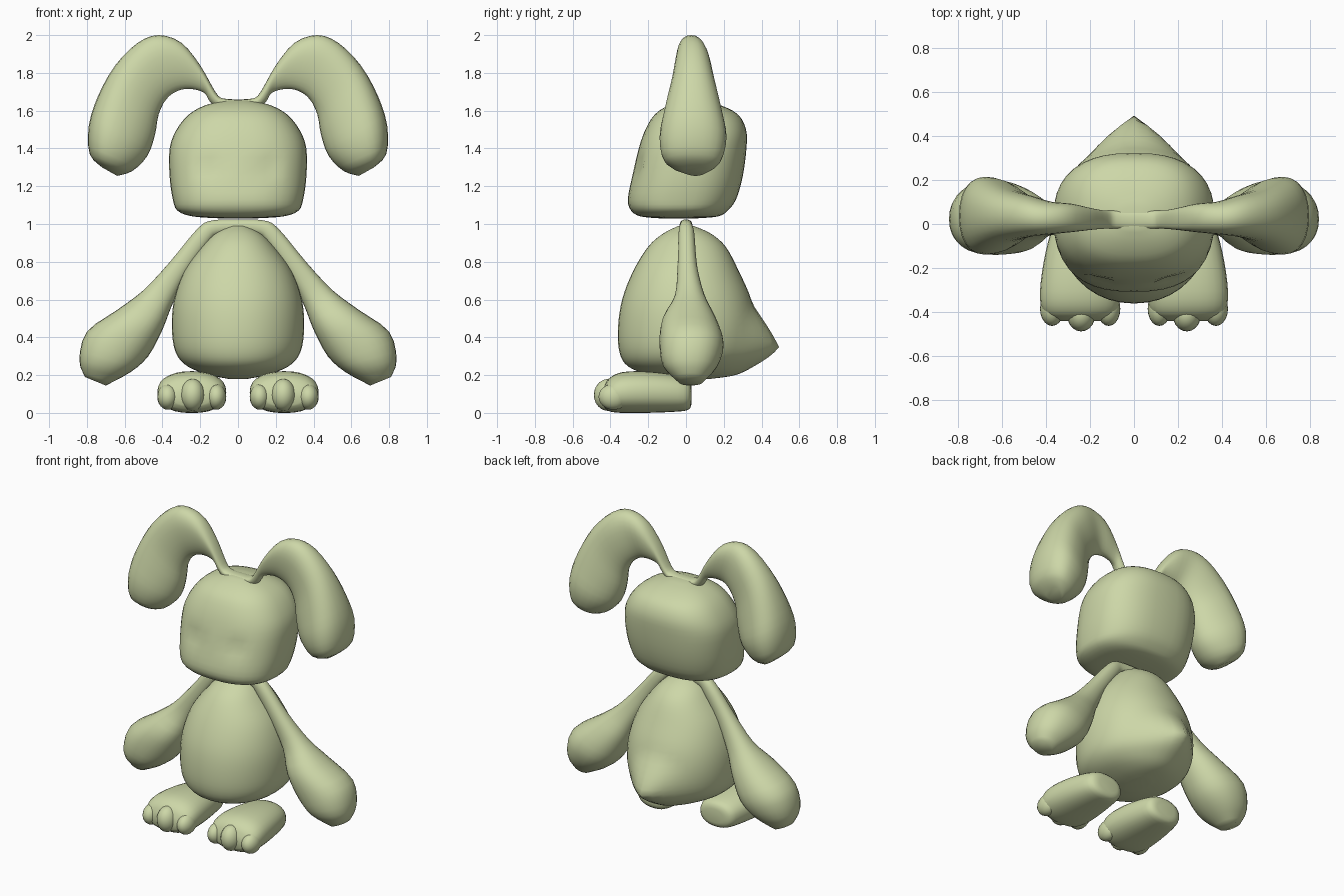
import bpy, bmesh, math
from mathutils import Vector

skin = bpy.data.materials.new("pale_green")
skin.diffuse_color = (0.61, 0.68, 0.39, 1)


def finish(bm, name):
    bmesh.ops.recalc_face_normals(bm, faces=bm.faces)
    me = bpy.data.meshes.new(name)
    bm.to_mesh(me)
    bm.free()
    me.materials.append(skin)
    me.polygons.foreach_set("use_smooth", [True] * len(me.polygons))
    ob = bpy.data.objects.new(name, me)
    bpy.context.collection.objects.link(ob)
    return ob


def spow(c, e):
    return math.copysign(abs(c) ** e, c)


def catmull(p0, p1, p2, p3, t):
    return 0.5 * (2 * p1 + (p2 - p0) * t + (2 * p0 - 5 * p1 + 4 * p2 - p3) * t * t
                  + (3 * p1 - p0 - 3 * p2 + p3) * t ** 3)


def loft(rings, sides=28, power=2.0, steps=3, wedge=0.0, open_start=False):
    """Skin superellipse rings given as (centre, half axis u, half axis v)."""
    rings = [[Vector(v) for v in r] for r in rings]
    fine = []
    for i in range(len(rings) - 1):
        q = [rings[max(0, min(len(rings) - 1, i + k))] for k in (-1, 0, 1, 2)]
        for s in range(steps):
            fine.append([catmull(*[r[j] for r in q], s / steps) for j in range(3)])
    fine.append(rings[-1])
    bm, loops = bmesh.new(), []
    for c, u, v in fine:
        loop = []
        for k in range(sides):
            a = 2 * math.pi * k / sides
            cu, sv = spow(math.cos(a), 2 / power), spow(math.sin(a), 2 / power)
            loop.append(bm.verts.new(c + u * cu + v * sv * (1 + wedge * cu)))
        loops.append(loop)
    for a, b in zip(loops, loops[1:]):
        for k in range(sides):
            n = (k + 1) % sides
            bm.faces.new((a[k], a[n], b[n], b[k]))
    bm.faces.new(loops[-1])
    if not open_start:
        bm.faces.new(loops[0][::-1])
    return bm


def upright(rows):
    """Rows of (z, half width, front y, back y)."""
    return [((0, (f + b) / 2, z), (w, 0, 0), (0, (b - f) / 2, 0)) for z, w, f, b in rows]


def limb(rows):
    """Rows of (outer x, outer z, inner x, inner z, front y, back y)."""
    return [(((ax + bx) / 2, (f + b) / 2, (az + bz) / 2),
             ((ax - bx) / 2, 0, (az - bz) / 2), (0, (b - f) / 2, 0))
            for ax, az, bx, bz, f, b in rows]


def bulge(bm, centre, radius, push, back):
    """Push the front or back surface along y around a point (x, z)."""
    for v in bm.verts:
        if (v.co.y > 0.02) == back:
            d = math.hypot(v.co.x - centre[0], v.co.z - centre[1]) / radius
            if d < 1:
                v.co.y += push * (1 - d) ** 1.3


def mirror(ob):
    m = ob.modifiers.new("mirror", 'MIRROR')
    m.use_clip = True


# Head, with shallow eye hollows
head = loft(upright([
    (1.03, 0.10, -0.14, 0.06), (1.04, 0.24, -0.24, 0.17), (1.07, 0.32, -0.29, 0.22),
    (1.13, 0.345, -0.308, 0.265), (1.25, 0.362, -0.285, 0.30), (1.40, 0.362, -0.25, 0.32),
    (1.50, 0.325, -0.215, 0.318), (1.58, 0.26, -0.165, 0.275), (1.63, 0.17, -0.09, 0.18),
    (1.655, 0.06, -0.02, 0.08)]), sides=40, power=2.5)
for sx in (-1, 1):
    bulge(head, (sx * 0.16, 1.30), 0.09, 0.025, False)
finish(head, "head")

# Body, with the pointed tail drawn out of its back
body = loft(upright([
    (0.18, 0.05, -0.06, 0.10), (0.20, 0.15, -0.19, 0.22), (0.245, 0.265, -0.305, 0.29),
    (0.32, 0.33, -0.352, 0.35), (0.45, 0.35, -0.36, 0.372), (0.60, 0.338, -0.338, 0.345),
    (0.75, 0.285, -0.28, 0.28), (0.88, 0.19, -0.20, 0.21), (0.95, 0.12, -0.12, 0.13),
    (0.99, 0.04, -0.04, 0.04)]), sides=40, power=2.1, steps=4)
bulge(body, (0, 0.345), 0.24, 0.135, True)
finish(body, "body")

# Arms, joined by a band across the shoulders
arms = loft(limb([
    (0, 1.025, 0, 0.95, -0.035, 0.035), (0.13, 1.02, 0.11, 0.94, -0.035, 0.035),
    (0.21, 0.98, 0.15, 0.90, -0.04, 0.045), (0.36, 0.80, 0.26, 0.74, -0.045, 0.06),
    (0.50, 0.65, 0.345, 0.58, -0.06, 0.10), (0.64, 0.545, 0.40, 0.44, -0.125, 0.16),
    (0.80, 0.43, 0.475, 0.30, -0.14, 0.20), (0.84, 0.28, 0.57, 0.215, -0.12, 0.165),
    (0.81, 0.19, 0.70, 0.145, -0.04, 0.09)]), power=2.2, open_start=True)
mirror(finish(arms, "arms"))

# Drooping ears, joined by a band over the head
ears = loft(limb([
    (0, 1.66, 0, 1.61, -0.02, 0.06), (0.08, 1.665, 0.10, 1.61, -0.02, 0.06),
    (0.12, 1.70, 0.15, 1.65, -0.02, 0.06), (0.20, 1.84, 0.18, 1.695, -0.025, 0.07),
    (0.30, 1.96, 0.25, 1.715, -0.035, 0.09), (0.42, 2.0, 0.32, 1.705, -0.045, 0.10),
    (0.53, 1.96, 0.38, 1.66, -0.055, 0.125), (0.65, 1.84, 0.42, 1.58, -0.075, 0.15),
    (0.74, 1.68, 0.44, 1.47, -0.11, 0.185), (0.79, 1.52, 0.48, 1.36, -0.135, 0.21),
    (0.785, 1.37, 0.56, 1.28, -0.11, 0.18), (0.72, 1.30, 0.64, 1.255, -0.01, 0.11)]),
    power=2.2, wedge=0.2, open_start=True)
mirror(finish(ears, "ears"))

# Feet: rows of (y, centre x, half width, bottom z, top z)
foot = loft([((x, y, (lo + hi) / 2), (w, 0, 0), (0, 0, (hi - lo) / 2)) for y, x, w, lo, hi in (
    (0.03, 0.23, 0.07, 0.05, 0.14), (0.01, 0.235, 0.12, 0.015, 0.18),
    (-0.08, 0.24, 0.15, 0.005, 0.205), (-0.22, 0.243, 0.175, 0.0, 0.22),
    (-0.34, 0.245, 0.182, 0.0, 0.215), (-0.41, 0.245, 0.16, 0.01, 0.18),
    (-0.44, 0.245, 0.10, 0.04, 0.12))], power=2.3)
mirror(finish(foot, "feet"))

# Three rounded toes on each foot
for name, x, y, z, rx, rz in (("inner_toes", 0.115, -0.385, 0.085, 0.053, 0.068),
                              ("middle_toes", 0.24, -0.41, 0.095, 0.065, 0.085),
                              ("outer_toes", 0.372, -0.385, 0.085, 0.055, 0.068)):
    bm = bmesh.new()
    bmesh.ops.create_uvsphere(bm, u_segments=20, v_segments=12, radius=1)
    for v in bm.verts:
        v.co = Vector((x + rx * v.co.x, y + 0.078 * v.co.y, z + rz * v.co.z))
    mirror(finish(bm, name))
